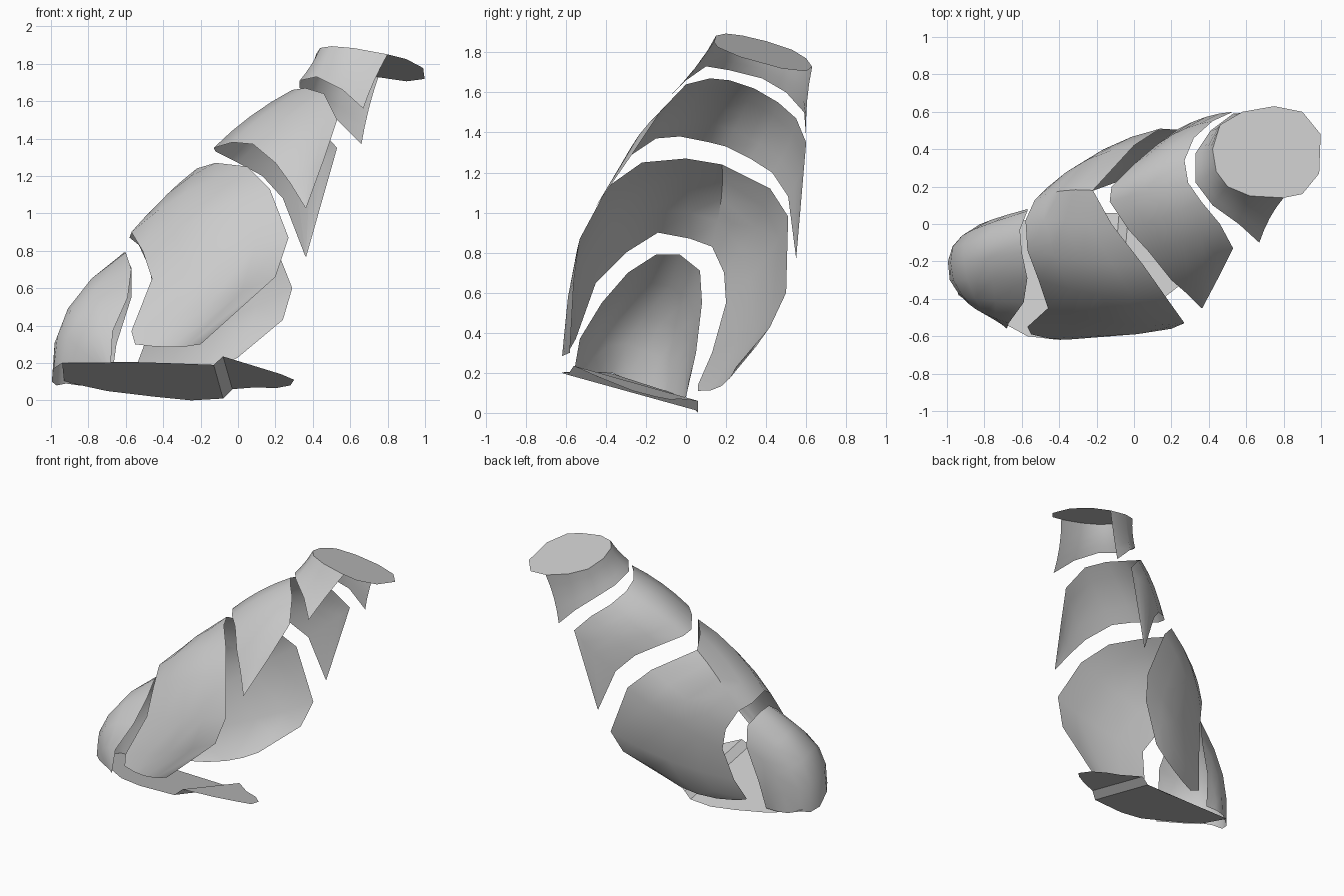
import bpy
from mathutils import Vector as V

grey = bpy.data.materials.new("plain grey")
grey.diffuse_color = (0.6, 0.6, 0.6, 1)


def add(name, verts, faces, angle=0.7):
    me = bpy.data.meshes.new(name)
    me.from_pydata([tuple(v) for v in verts], [], faces)
    me.materials.append(grey)
    ob = bpy.data.objects.new(name, me)
    bpy.context.collection.objects.link(ob)
    bpy.ops.object.select_all(action='DESELECT')
    ob.select_set(True)
    bpy.context.view_layer.objects.active = ob
    bpy.ops.object.shade_smooth_by_angle(angle=angle)
    return ob


def shell(name, low, high, mid=None, bulge=0.04, steps=4):
    """Open curved plate lofted between two rims, bowed outwards in the middle."""
    low, high = [V(p) for p in low], [V(p) for p in high]
    c = sum(low + high, V()) / (2 * len(low))
    axis = (sum(high, V()) / len(high) - sum(low, V()) / len(low)).normalized()
    if mid:
        mid = [V(p) for p in mid]
    else:
        mid = []
        for a, b in zip(low, high):
            m = (a + b) / 2
            out = m - c
            out -= axis * out.dot(axis)
            mid.append(m + out.normalized() * bulge * min(1, (b - a).length / 0.4))
    verts, n = [], len(low)
    for s in range(steps + 1):
        t = s / steps
        wa, wm, wb = (1 - t) * (1 - 2 * t), 4 * t * (1 - t), t * (2 * t - 1)
        verts += [a * wa + m * wm + b * wb for a, m, b in zip(low, mid, high)]
    faces = [(r * n + i, r * n + i + 1, (r + 1) * n + i + 1, (r + 1) * n + i)
             for r in range(steps) for i in range(n - 1)]
    ob = add(name, verts, faces)
    # outward-facing plate
    if sum((p.center - c).dot(p.normal) * p.area for p in ob.data.polygons) < 0:
        ob.data.flip_normals()
    return ob


# rounded toe plate
shell("toe_plate",
      [(-.75, -.51, .2), (-.88, -.43, .2), (-.94, -.37, .2), (-.985, -.3, .17), (-.995, -.2, .1),
       (-.97, -.12, .08), (-.92, -.08, .09), (-.85, -.02, .08), (-.78, 0, .08), (-.75, 0, .08)],
      [(-.68, -.56, .2), (-.67, -.53, .37), (-.59, -.42, .55), (-.57, -.29, .7), (-.6, -.15, .79),
       (-.61, -.03, .79), (-.57, .07, .71), (-.57, .08, .55), (-.65, .05, .3), (-.68, 0, .08)],
      [(-.71, -.535, .2), (-.8, -.48, .33), (-.85, -.4, .44), (-.89, -.3, .49), (-.91, -.2, .49),
       (-.91, -.11, .46), (-.86, -.03, .42), (-.77, .02, .36), (-.74, .02, .2), (-.72, 0, .08)])

# large middle plate
shell("middle_plate",
      [(-.55, -.59, .3), (-.57, -.55, .37), (-.46, -.45, .65), (-.51, -.3, .8), (-.57, -.14, .9),
       (-.58, .02, .87), (-.53, .13, .83), (-.47, .19, .7), (-.45, .2, .55), (-.5, .13, .3),
       (-.56, .06, .14), (-.48, .06, .11)],
      [(-.2, -.58, .3), (.2, -.56, .66), (.27, -.53, .87), (.17, -.39, 1.13), (.05, -.22, 1.25),
       (-.12, 0, 1.27), (-.22, .18, 1.24), (0, .42, 1.12), (.14, .51, .98), (.29, .5, .6),
       (.24, .42, .43), (0, .25, .23)], bulge=.045)

# upper plate with two pointed ends
shell("upper_plate",
      [(.36, -.45, 1.03), (.28, -.37, 1.16), (.2, -.3, 1.27), (.08, -.15, 1.37), (-.03, -.03, 1.38),
       (-.13, .12, 1.35), (-.12, .2, 1.33), (0, .32, 1.27), (.13, .43, 1.2), (.24, .51, 1.08),
       (.36, .55, .77)],
      [(.365, -.45, 1.03), (.46, -.27, 1.29), (.53, -.13, 1.5), (.46, 0, 1.64), (.36, .12, 1.67),
       (.29, .22, 1.66), (.27, .34, 1.62), (.32, .46, 1.55), (.42, .55, 1.47), (.53, .6, 1.35),
       (.365, .55, .77)], bulge=.02)

# tilted end cap and the collar hanging from its edge
cap = [(x, y, 1.85 - .2 * (x - .8) - .27 * (y - .14)) for x, y in
       [(.8, .14), (.62, .15), (.5, .2), (.44, .28), (.42, .4), (.46, .53), (.58, .6),
        (.75, .63), (.9, .6), (.998, .48), (.99, .27), (.9, .16)]]
add("end_cap", cap, [tuple(range(len(cap)))[::-1]])
shell("collar",
      [(.67, -.1, 1.56), (.56, 0, 1.66), (.42, .1, 1.73), (.33, .22, 1.71), (.33, .38, 1.67),
       (.41, .5, 1.6), (.53, .59, 1.5), (.66, .6, 1.37)], cap[:8], bulge=-.015)

# sole: front part, step and raised heel
sole = [(-.93, -.07, .1), (-.94, -.38, .2), (-.68, -.54, .205), (-.57, -.6, .205), (-.4, -.62, .2),
        (-.13, -.59, .19), (-.08, .06, .01), (-.25, .06, 0), (-.45, .04, .02), (-.7, 0, .05),
        (-.08, -.56, .235), (.1, -.44, .18), (.23, -.34, .14), (.3, -.265, .11), (.28, -.15, .08),
        (.2, -.07, .065), (.1, -.04, .07), (-.03, .06, .06)]
add("sole", sole, [tuple(range(10))[::-1], (5, 6, 17, 10), tuple(range(10, 18))[::-1]], .2)
